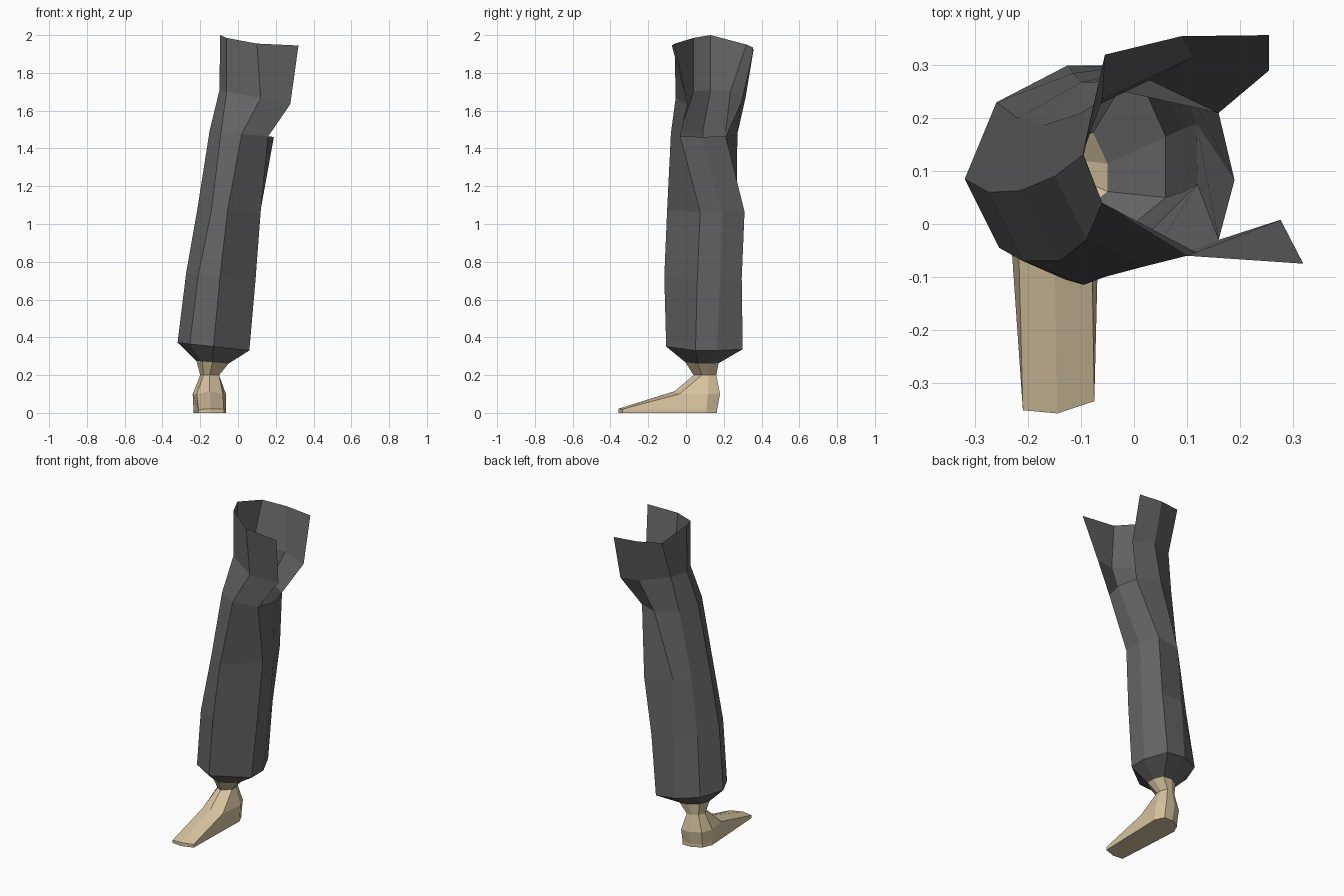
import bpy, bmesh

if "Cube" in bpy.data.objects:
    bpy.data.objects.remove(bpy.data.objects["Cube"])


def material(name, color):
    m = bpy.data.materials.new(name)
    m.diffuse_color = (*color, 1)
    m.use_nodes = True
    m.node_tree.nodes["Principled BSDF"].inputs["Base Color"].default_value = m.diffuse_color
    return m


def skin(name, rings, mat, closed=True, cap=False):
    """Bridge consecutive rings (counterclockwise from above, listed top down)."""
    bm = bmesh.new()
    rows = [[bm.verts.new(p) for p in r] for r in rings]
    for up, low in zip(rows, rows[1:]):
        n = len(up)
        for i in range(n if closed else n - 1):
            j = (i + 1) % n
            bm.faces.new((up[i], low[i], low[j], up[j]))
    if cap:
        bm.faces.new(rows[-1][::-1])
    me = bpy.data.meshes.new(name)
    bm.to_mesh(me)
    bm.free()
    me.materials.append(mat)
    ob = bpy.data.objects.new(name, me)
    bpy.context.collection.objects.link(ob)
    return ob


# Unit cross-section of the lower leg, starting at the inner side
SECTION = [(1, .33), (.68, 1), (0, 1), (-.68, .65), (-1, -.05), (-.64, -.72), (0, -1), (1, -.27)]


def section(cx, cy, rx, ry, z, tilt=0.0):
    return [(cx + rx * u, cy + ry * v, z - tilt * rx * u) for u, v in SECTION]


def tilted(z, slope, xy):
    """Ring on a plane leaning in x, z measured at x = 0."""
    return [(x, y, z - slope * x) for x, y in xy]


grey = material("dark grey cloth", (0.13, 0.13, 0.13))
beige = material("beige skin", (0.68, 0.55, 0.35))

# Trouser leg: eight-sided sections from thigh to hem
thigh = tilted(1.48, 0.1, [(.19, .083), (.16, .21), (.03, .272), (-.10, .21),
                           (-.15, .09), (-.09, -.03), (.02, -.08), (.16, -.03)])
knee = tilted(1.07, 0.05, [(.118, .19), (.075, .31), (-.10, .268), (-.17, .187),
                           (-.215, .063), (-.14, -.07), (-.055, -.10), (.12, .075)])
shin = tilted(.715, 0.08, [(.093, .18), (.035, .295), (-.115, .285), (-.22, .20),
                           (-.275, .06), (-.21, -.07), (-.095, -.115), (.093, .06)])
hem = tilted(.337, 0.11, [(.06, .165), (0, .30), (-.125, .30), (-.26, .23),
                          (-.32, .085), (-.255, -.045), (-.13, -.105), (.06, .05)])
cuff = section(-.135, .085, .085, .088, .268, .08)
skin("trouser_leg", [thigh, knee, shin, hem, cuff], grey)

# Open hip part: flares outward and is split on the inner side
hip = tilted(1.69, 0.2, [(.255, .29), (.11, .315), (-.06, .235), (-.098, .13),
                         (-.06, .04), (.12, -.055), (.277, .008)])
waist = [(.255, .357, 1.92), (.09, .355, 1.935), (-.055, .32, 1.95), (-.095, .13, 2.0),
         (-.06, .04, 1.985), (.10, -.06, 1.955), (.32, -.075, 1.945)]
skin("trouser_hip", [waist, hip, thigh[1:]], grey, closed=False)

# Foot: ankle, heel and a long flat toe wedge
ankle = section(-.15, .10, .05, .06, .20)
instep = section(-.152, .085, .088, .095, .10)
instep[5:] = [(-.218, -.04, .10), (-.15, -.06, .115), (-.08, -.035, .10)]
sole_edge = section(-.15, .08, .086, .085, .02)
sole_edge[5:] = [(-.21, -.352, .018), (-.145, -.358, .022), (-.075, -.335, .02)]
sole = [(x, y, 0) for x, y, z in sole_edge]
skin("foot", [cuff, ankle, instep, sole_edge, sole], beige, cap=True)
